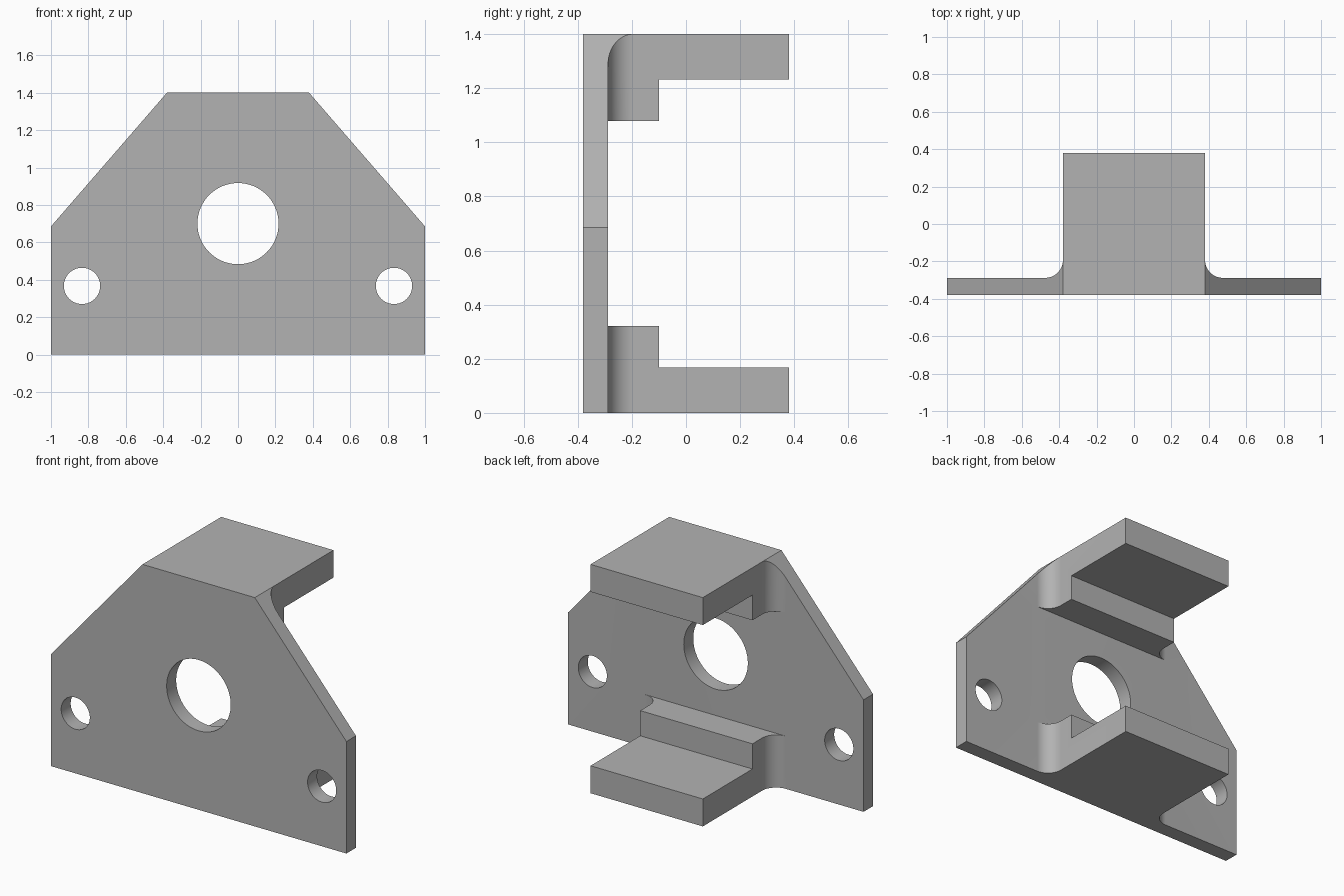
import bpy, bmesh, math
from mathutils import Vector

cube = bpy.data.objects.get("Cube")
if cube:
    bpy.data.objects.remove(cube, do_unlink=True)

# Main dimensions
FRONT, BACK = -0.38, 0.38
PLATE_BACK = -0.288
HALF_TONGUE = 0.38
HEIGHT = 1.4
FILLET = 0.095

# Single grey material
grey = bpy.data.materials.new("plain grey")
grey.use_nodes = True
colour = (0.45, 0.45, 0.45, 1)
grey.diffuse_color = colour
grey.node_tree.nodes["Principled BSDF"].inputs["Base Color"].default_value = colour


def prism(name, points, axis, start, end):
    """Extrude a flat profile along an axis; points use the other two axes in order."""
    def place(p, t):
        co = list(p)
        co.insert("xyz".index(axis), t)
        return Vector(co)
    bm = bmesh.new()
    face = bm.faces.new([bm.verts.new(place(p, start)) for p in points])
    grown = bmesh.ops.extrude_face_region(bm, geom=[face])
    moved = [v for v in grown["geom"] if isinstance(v, bmesh.types.BMVert)]
    bmesh.ops.translate(bm, verts=moved, vec=place((0, 0), end - start))
    bmesh.ops.recalc_face_normals(bm, faces=bm.faces)
    mesh = bpy.data.meshes.new(name)
    bm.to_mesh(mesh)
    bm.free()
    mesh.materials.append(grey)
    obj = bpy.data.objects.new(name, mesh)
    bpy.context.collection.objects.link(obj)
    return obj


def circle(x, z, radius, sides=64):
    return [(x + radius * math.cos(math.tau * i / sides),
             z + radius * math.sin(math.tau * i / sides)) for i in range(sides)]


def mirrored(half):
    return half + [(-x, v) for x, v in reversed(half)]


def combine(target, cutter, operation):
    mod = target.modifiers.new(operation, "BOOLEAN")
    mod.operation, mod.solver, mod.object = operation, "EXACT", cutter
    bpy.context.view_layer.objects.active = target
    bpy.ops.object.modifier_apply(modifier=mod.name)
    bpy.data.objects.remove(cutter, do_unlink=True)


# Plan profile: plate with a filleted tongue running backwards
steps = 16
arc = [(HALF_TONGUE + FILLET * (1 - math.sin(a)), PLATE_BACK + FILLET * (1 - math.cos(a)))
       for a in (math.pi / 2 * i / steps for i in range(steps + 1))]
plan = mirrored([(1.1, FRONT), (1.1, PLATE_BACK)] + arc + [(HALF_TONGUE, BACK)])
bracket = prism("mounting_bracket", plan, "z", -0.1, HEIGHT + 0.1)

# Front outline with sloping shoulders
outline = mirrored([(1, 0), (1, 0.685), (HALF_TONGUE, HEIGHT)])
combine(bracket, prism("outline_helper", outline, "y", -0.6, 0.6), "INTERSECT")

# Stepped opening between the upper and lower tongues
lower = [(PLATE_BACK, 0.322), (-0.1, 0.322), (-0.1, 0.168), (0.6, 0.168)]
opening = lower + [(y, HEIGHT - z) for y, z in reversed(lower)]
combine(bracket, prism("opening_cutter", opening, "x", -1.2, 1.2), "DIFFERENCE")

# Centre bore and two bolt holes
for x, z, radius in ((0, 0.7, 0.217), (-0.834, 0.367, 0.097), (0.834, 0.367, 0.097)):
    combine(bracket, prism("hole_cutter", circle(x, z, radius), "y", -0.6, -0.2), "DIFFERENCE")

# Smooth curved walls, sharp edges
bpy.ops.object.select_all(action="DESELECT")
bracket.select_set(True)
bpy.context.view_layer.objects.active = bracket
bpy.ops.object.shade_smooth_by_angle(angle=math.radians(30))
